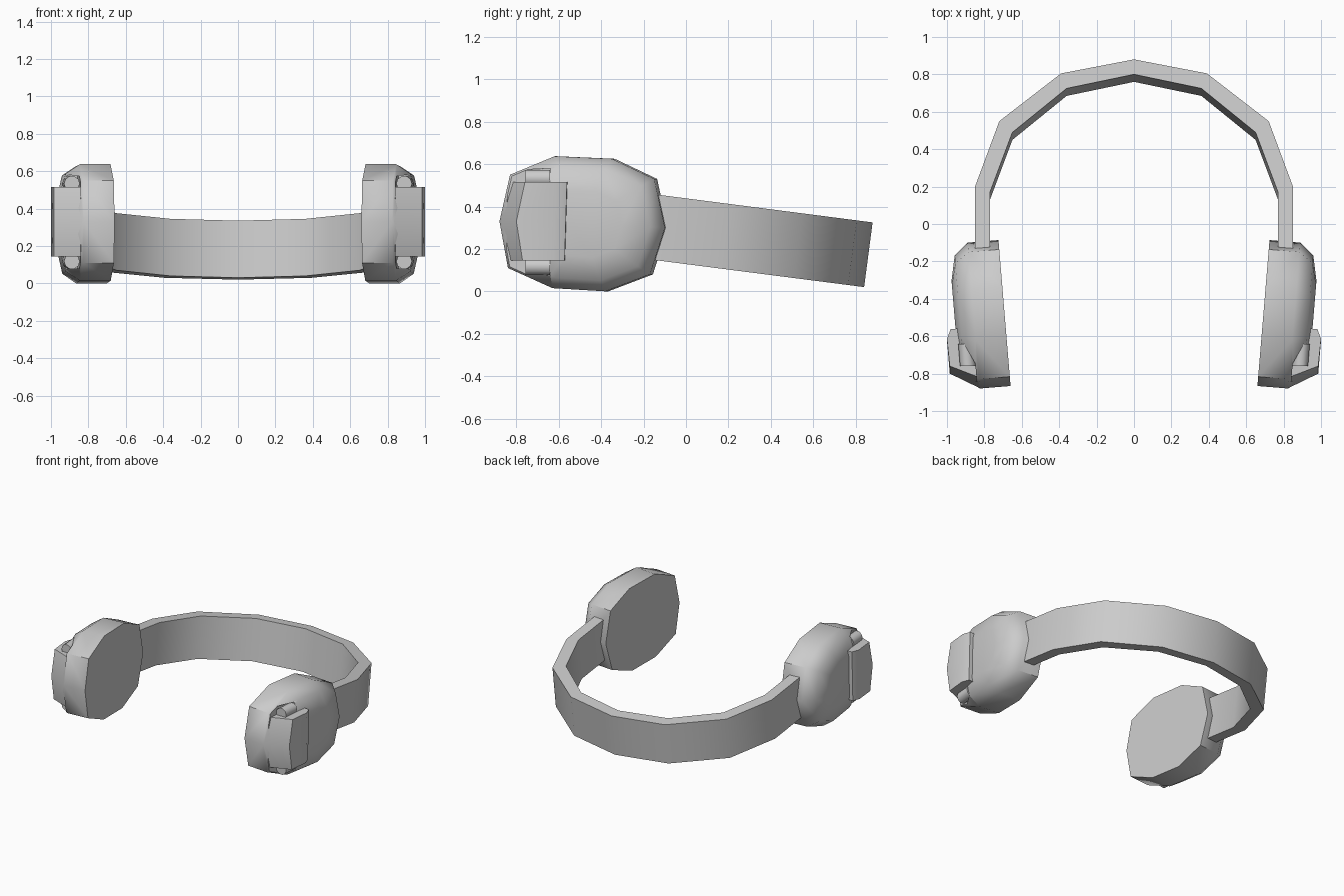
import bpy, bmesh, math
from mathutils import Vector

if "Cube" in bpy.data.objects:
    bpy.data.objects.remove(bpy.data.objects["Cube"])


def loft(name, rings, closed=True):
    """Skin equal-length rings of points and cap both ends."""
    bm = bmesh.new()
    loops = [[bm.verts.new(p) for p in ring] for ring in rings]
    n = len(loops[0])
    for a, b in zip(loops, loops[1:]):
        for i in range(n):
            j = (i + 1) % n
            bm.faces.new((a[i], a[j], b[j], b[i]))
    bm.faces.new(loops[0])
    bm.faces.new(loops[-1])
    bmesh.ops.recalc_face_normals(bm, faces=bm.faces)
    mesh = bpy.data.meshes.new(name)
    bm.to_mesh(mesh)
    bm.free()
    ob = bpy.data.objects.new(name, mesh)
    bpy.context.collection.objects.link(ob)
    return ob


def finish(ob, angle=45, mirror=True):
    """Smooth by angle and mirror across x."""
    bpy.ops.object.select_all(action='DESELECT')
    ob.select_set(True)
    bpy.context.view_layer.objects.active = ob
    bpy.ops.object.shade_smooth_by_angle(angle=math.radians(angle))
    if mirror:
        ob.modifiers.new("mirror", 'MIRROR').use_mirror_merge = False


def cup_point(y, z, d):
    """Point at depth d above the toed-in inner plane of the right cup."""
    return Vector((0.66 + 0.083 * (y + 0.865) + 0.997 * d, y - 0.083 * d, z))


# Headband: swept rectangle, tilted down towards the back
half = [((0.85, -0.13), (0.77, -0.13)), ((0.85, 0.20), (0.77, 0.17)),
        ((0.72, 0.55), (0.65, 0.49)), ((0.39, 0.805), (0.36, 0.725)),
        ((0, 0.88), (0, 0.80))]
path = half + [((-o[0], o[1]), (-i[0], i[1])) for o, i in half[-2::-1]]
drop = Vector((0, -0.04, -0.305))


def band_top(p):
    return Vector((p[0], p[1], 0.325 + 0.129 * (0.88 - p[1])))


band = loft("headband", [[band_top(o), band_top(i), band_top(i) + drop,
                          band_top(o) + drop] for o, i in path])
finish(band, 40, mirror=False)

# Ear cups: ten-sided, with a rounded outer shell
outline = [(-0.88, 0.33), (-0.83, 0.55), (-0.62, 0.637), (-0.35, 0.625),
           (-0.15, 0.53), (-0.10, 0.30), (-0.17, 0.08), (-0.38, 0.0),
           (-0.63, 0.015), (-0.84, 0.11)]
cy, cz = -0.49, 0.32
rings = [[cup_point(cy + 0.014 + (y - cy) * s, cz + (z - cz) * s, d)
          for y, z in outline]
         for s, d in ((1, 0), (1, 0.165), (0.84, 0.24), (0.5, 0.268))]
cup = loft("ear_cup", rings)

# Recess in the shell that holds the hinge
cutter = loft("recess_cutter", [[cup_point(y, z, d) for y, z in
              ((-0.835, 0.085), (-0.62, 0.075), (-0.62, 0.58), (-0.825, 0.57))]
              for d in (0.178, 0.5)])
cutter.hide_render = True
cut = cup.modifiers.new("recess", 'BOOLEAN')
cut.operation, cut.object, cut.solver = 'DIFFERENCE', cutter, 'EXACT'
bpy.context.view_layer.objects.active = cup
bpy.ops.object.modifier_apply(modifier="recess")
bpy.data.objects.remove(cutter)
finish(cup)

# Hinge cover: wedge wrapping round the front of each cup
plan = [(0.83, -0.875), (0.985, -0.80), (1.0, -0.62), (0.98, -0.567),
        (0.945, -0.565), (0.89, -0.64), (0.82, -0.78)]
levels = []
for z, pull in ((0.145, 0.05), (0.33, 0), (0.515, 0.05)):
    lean = (z - 0.33) * 0.03
    levels.append([(x, y + lean + (pull if i == 0 else
                    0.7 * pull if i == 1 else 0), z)
                   for i, (x, y) in enumerate(plan)])
finish(loft("hinge_cover", levels), 40)

# Hinge barrels above and below the cover
for label, z in (("upper", 0.533), ("lower", 0.118)):
    ring = [(0.042 * math.cos(k * math.pi / 5), 0.042 * math.sin(k * math.pi / 5))
            for k in range(10)]
    barrel = loft(label + "_hinge_barrel",
                  [[(0.893 + 0.083 * (y + 0.7) + a, y, z + b) for a, b in ring]
                   for y in (-0.758, -0.642)])
    finish(barrel)
